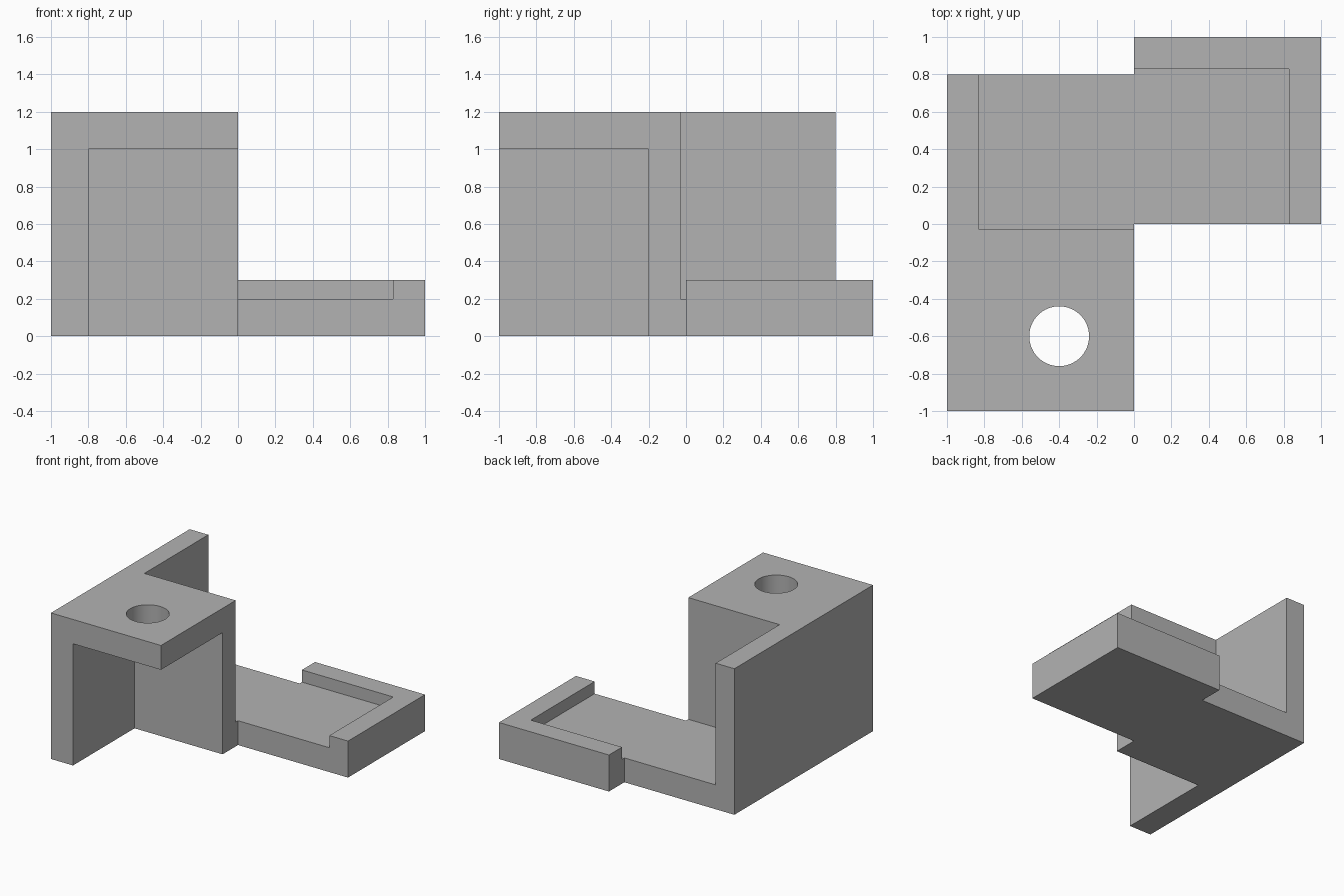
import bpy
import bmesh
import math
from mathutils import Matrix, Vector

if "Cube" in bpy.data.objects:
    bpy.data.objects.remove(bpy.data.objects["Cube"], do_unlink=True)

grey = bpy.data.materials.new("plain_grey")
grey.use_nodes = True
colour = (0.45, 0.45, 0.45, 1)
grey.diffuse_color = colour
grey.node_tree.nodes["Principled BSDF"].inputs["Base Color"].default_value = colour


def make_object(name, bm):
    bmesh.ops.recalc_face_normals(bm, faces=bm.faces)
    mesh = bpy.data.meshes.new(name)
    bm.to_mesh(mesh)
    bm.free()
    mesh.materials.append(grey)
    obj = bpy.data.objects.new(name, mesh)
    bpy.context.collection.objects.link(obj)
    return obj


def box(name, low, high):
    low, high = Vector(low), Vector(high)
    bm = bmesh.new()
    matrix = Matrix.Translation((low + high) / 2) @ Matrix.Diagonal((*(high - low), 1))
    bmesh.ops.create_cube(bm, size=1, matrix=matrix)
    return make_object(name, bm)


def cylinder(name, centre, radius, depth):
    bm = bmesh.new()
    bmesh.ops.create_cone(bm, cap_ends=True, segments=64, radius1=radius, radius2=radius,
                          depth=depth, matrix=Matrix.Translation(centre))
    return make_object(name, bm)


def cut(target, cutter):
    cutter.hide_render = True
    mod = target.modifiers.new(cutter.name, 'BOOLEAN')
    mod.operation = 'DIFFERENCE'
    mod.solver = 'EXACT'
    mod.object = cutter
    bpy.context.view_layer.objects.active = target
    bpy.ops.object.modifier_apply(modifier=mod.name)
    bpy.data.objects.remove(cutter, do_unlink=True)


# Stepped plan outline raised to full height
outline = [(-1, -1), (0, -1), (0, 0), (1, 0), (1, 1), (0, 1), (0, 0.8), (-1, 0.8)]
bm = bmesh.new()
base = bm.faces.new([bm.verts.new((x, y, 0)) for x, y in outline])
top = bmesh.ops.extrude_face_region(bm, geom=[base], use_keep_orig=True)["geom"]
bmesh.ops.translate(bm, vec=(0, 0, 1.2), verts=[v for v in top if isinstance(v, bmesh.types.BMVert)])
bracket = make_object("bracket", bm)

# Tray recess, low tray rim, open front pocket and round hole in the shelf
cut(bracket, box("tray_recess", (-0.83, -0.03, 0.2), (0.83, 0.83, 1.4)))
cut(bracket, box("rim_clearance", (-0.4, -0.02, 0.3), (1.1, 1.1, 1.5)))
cut(bracket, box("front_pocket", (-0.8, -1.1, -0.1), (0.1, -0.2, 1.0)))
cut(bracket, cylinder("shelf_hole", (-0.4, -0.6, 1.1), 0.16, 0.5))

# Smooth hole wall, crisp edges elsewhere
bpy.ops.object.select_all(action='DESELECT')
bracket.select_set(True)
bpy.context.view_layer.objects.active = bracket
bpy.ops.object.shade_smooth_by_angle(angle=math.radians(30))
